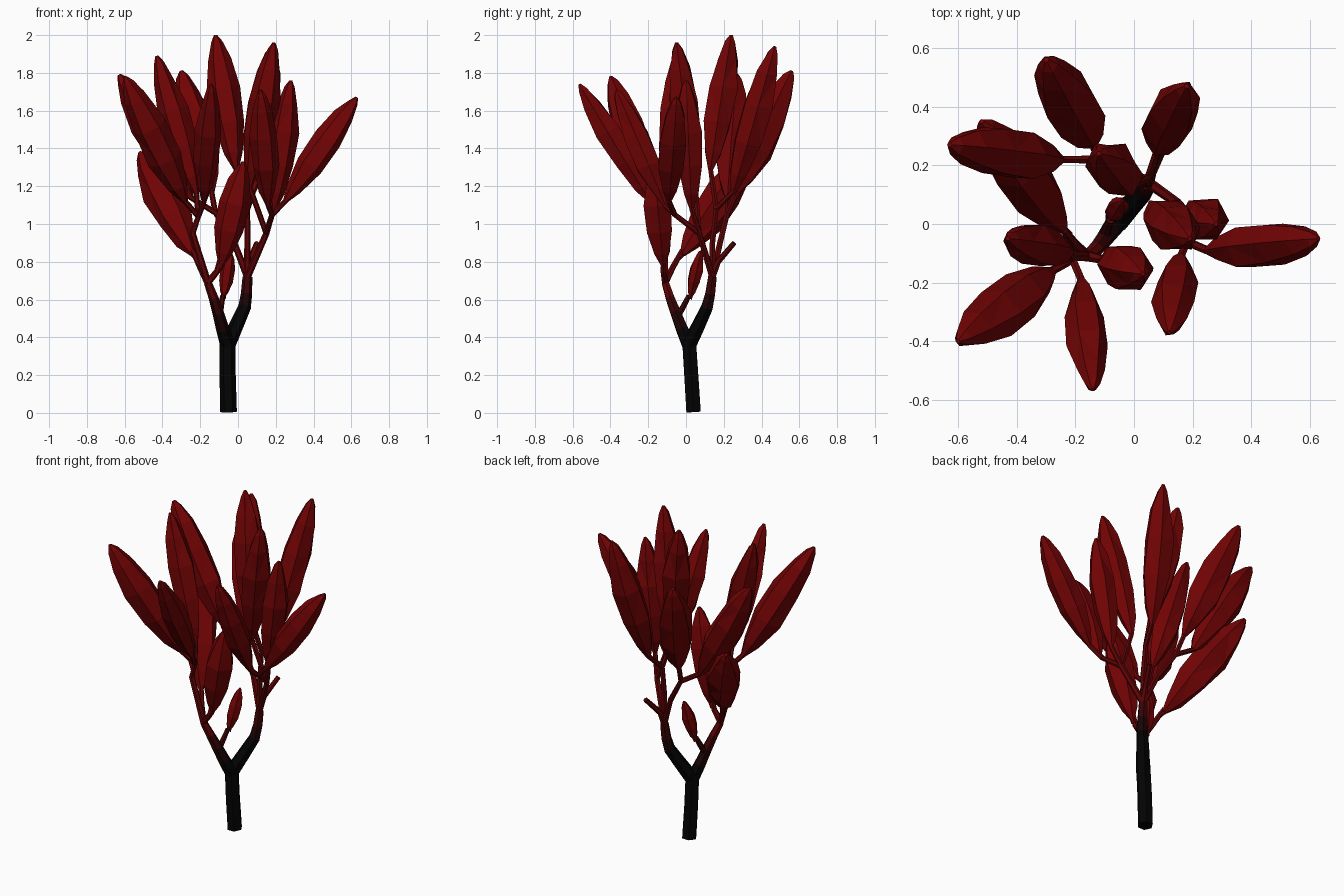
import bpy, bmesh, math, random
from mathutils import Vector

random.seed(4)
cube = bpy.data.objects.get("Cube")
if cube:
    bpy.data.objects.remove(cube)


def material(name, rgb):
    m = bpy.data.materials.new(name)
    m.use_nodes = True
    m.diffuse_color = (*rgb, 1)
    m.node_tree.nodes["Principled BSDF"].inputs["Base Color"].default_value = (*rgb, 1)
    return m


# bark runs from black at the ground to red at the twigs
BARK = [material("black bark", (0.001, 0.001, 0.001)),
        material("dark maroon bark", (0.011, 0.001, 0.0013)),
        material("maroon bark", (0.04, 0.001, 0.0013)),
        material("twig red", (0.11, 0.001, 0.0013))]
LEAF = material("leaf red", (0.165, 0.001, 0.0013))


def loft(name, points, radii, sides, mats, jitter=0.0, paint=None):
    """Skin rings of the given radii along a path, capped at both ends."""
    pts = [Vector(p) for p in points]
    bm = bmesh.new()
    rings = []
    for i, (p, r) in enumerate(zip(pts, radii)):
        axis = (pts[min(i + 1, len(pts) - 1)] - pts[max(i - 1, 0)]).normalized()
        u = axis.cross(Vector((0, 1, 0))).normalized()
        v = axis.cross(u)
        ring = []
        for k in range(sides):
            a = math.tau * k / sides
            s = r * (1 + random.uniform(-jitter, jitter))
            ring.append(bm.verts.new(p + (u * math.cos(a) + v * math.sin(a)) * s))
        rings.append(ring)
    for a, b in zip(rings, rings[1:]):
        for k in range(sides):
            n = (k + 1) % sides
            bm.faces.new((a[k], a[n], b[n], b[k]))
    bm.faces.new(rings[0])
    bm.faces.new(rings[-1])
    if jitter:
        bmesh.ops.triangulate(bm, faces=bm.faces[:])
    bmesh.ops.recalc_face_normals(bm, faces=bm.faces[:])
    if paint:
        for f in bm.faces:
            f.material_index = paint(f.calc_center_median().z)
    mesh = bpy.data.meshes.new(name)
    bm.to_mesh(mesh)
    bm.free()
    for m in mats:
        mesh.materials.append(m)
    obj = bpy.data.objects.new(name, mesh)
    bpy.context.collection.objects.link(obj)


def branch(name, points, start, end, shift=0.0):
    """Tapered branch; shift makes the bark turn red lower down."""
    n = len(points) - 1
    radii = [start + (end - start) * i / n for i in range(n + 1)]
    loft(name, points, radii, 6, BARK,
         paint=lambda z: sum(z + shift > level for level in (0.54, 0.63, 0.71)))


# leaf outline: position along the length, share of the widest radius
OUTLINE = [(0, 0.17), (0.12, 0.55), (0.34, 0.95), (0.6, 1.0), (0.82, 0.7), (0.95, 0.35), (1, 0.1)]


def leaf(name, base, tip, width):
    b, t = Vector(base), Vector(tip)
    loft(name, [b.lerp(t, s) for s, _ in OUTLINE], [w * width for _, w in OUTLINE],
         6, [LEAF], jitter=0.1)


# trunk and its fork
branch("trunk", [(-0.05, 0.04, 0.005), (-0.055, 0.028, 0.2), (-0.055, 0.015, 0.4)], 0.044, 0.042)
left_fork = (0.05, 0.14, 0.72)
right_fork = (-0.16, -0.11, 0.69)
branch("left_bough", [(-0.055, 0.015, 0.36), (-0.01, 0.065, 0.46), (0.035, 0.112, 0.56),
                      (0.045, 0.128, 0.63), left_fork], 0.042, 0.026)
branch("right_bough", [(-0.055, 0.015, 0.36), (-0.08, -0.02, 0.44), (-0.105, -0.055, 0.53),
                       (-0.13, -0.085, 0.61), right_fork], 0.04, 0.021, shift=0.07)

# twigs
hub_back = (0.05, 0.16, 1.08)
hub_side = (0.18, -0.06, 1.05)
hub_rear = (-0.12, 0.22, 1.06)
hub_front = (-0.21, -0.12, 1.04)
fork_side = (0.15, 0.07, 0.95)
bud_base = (-0.08, 0.015, 0.62)
TWIGS = {
    "back_twig": [left_fork, (0.05, 0.14, 0.9), hub_back],
    "side_twig": [left_fork, fork_side, hub_side],
    "rear_twig": [left_fork, (-0.02, 0.18, 0.9), hub_rear],
    "front_twig": [right_fork, (-0.24, -0.11, 0.95), hub_front],
    "stub_twig": [left_fork, (0.06, 0.17, 0.8), (0.1, 0.255, 0.9)],
    "low_left_twig": [right_fork, (-0.2, -0.07, 0.77), (-0.24, -0.02, 0.86)],
    "low_front_twig": [right_fork, (-0.11, -0.12, 0.75), (-0.09, -0.12, 0.83)],
    "bud_twig": [(-0.1, -0.045, 0.51), (-0.09, -0.01, 0.57), bud_base],
}
for name, path in TWIGS.items():
    branch(name, path, 0.019, 0.014, shift=0.1)

# leaves: stem start, leaf base, tip, widest radius
LEAVES = {
    "rear_leaf": (hub_rear, (-0.14, 0.27, 1.17), (-0.3, 0.56, 1.81), 0.097),
    "far_left_leaf": (hub_rear, (-0.25, 0.22, 1.14), (-0.63, 0.27, 1.79), 0.092),
    "top_leaf": (hub_back, (-0.01, 0.13, 1.29), (-0.12, 0.24, 2.0), 0.085),
    "back_leaf": (hub_back, (0.08, 0.25, 1.17), (0.18, 0.47, 1.94), 0.086),
    "inner_leaf": (fork_side, (0.06, 0.05, 1.2), (0.19, -0.05, 1.96), 0.083),
    "upright_leaf": (fork_side, (0.19, 0.03, 1.08), (0.28, 0.0, 1.76), 0.078),
    "side_leaf": (hub_side, (0.25, -0.09, 1.12), (0.63, -0.05, 1.67), 0.078),
    "front_side_leaf": (hub_side, (0.16, -0.11, 1.1), (0.12, -0.37, 1.71), 0.075),
    "crown_leaf": (hub_front, (-0.22, -0.1, 1.16), (-0.43, -0.05, 1.89), 0.08),
    "corner_leaf": (hub_front, (-0.28, -0.16, 1.12), (-0.6, -0.4, 1.78), 0.092),
    "front_leaf": (hub_front, (-0.18, -0.19, 1.12), (-0.14, -0.565, 1.74), 0.073),
    "low_left_leaf": ((-0.22, -0.04, 0.82), (-0.24, -0.02, 0.84), (-0.52, 0.35, 1.38), 0.097),
    "low_front_leaf": ((-0.1, -0.12, 0.76), (-0.09, -0.12, 0.78), (0.03, -0.17, 1.33), 0.08),
    "bud_leaf": (bud_base, (-0.078, 0.022, 0.61), (-0.04, 0.08, 0.86), 0.038),
}
for name, (stem, base, tip, width) in LEAVES.items():
    inner = Vector(base).lerp(Vector(tip), 0.08)
    branch(name + "_stem", [stem, base, inner], 0.015, 0.014, shift=0.1)
    leaf(name, base, tip, width)
